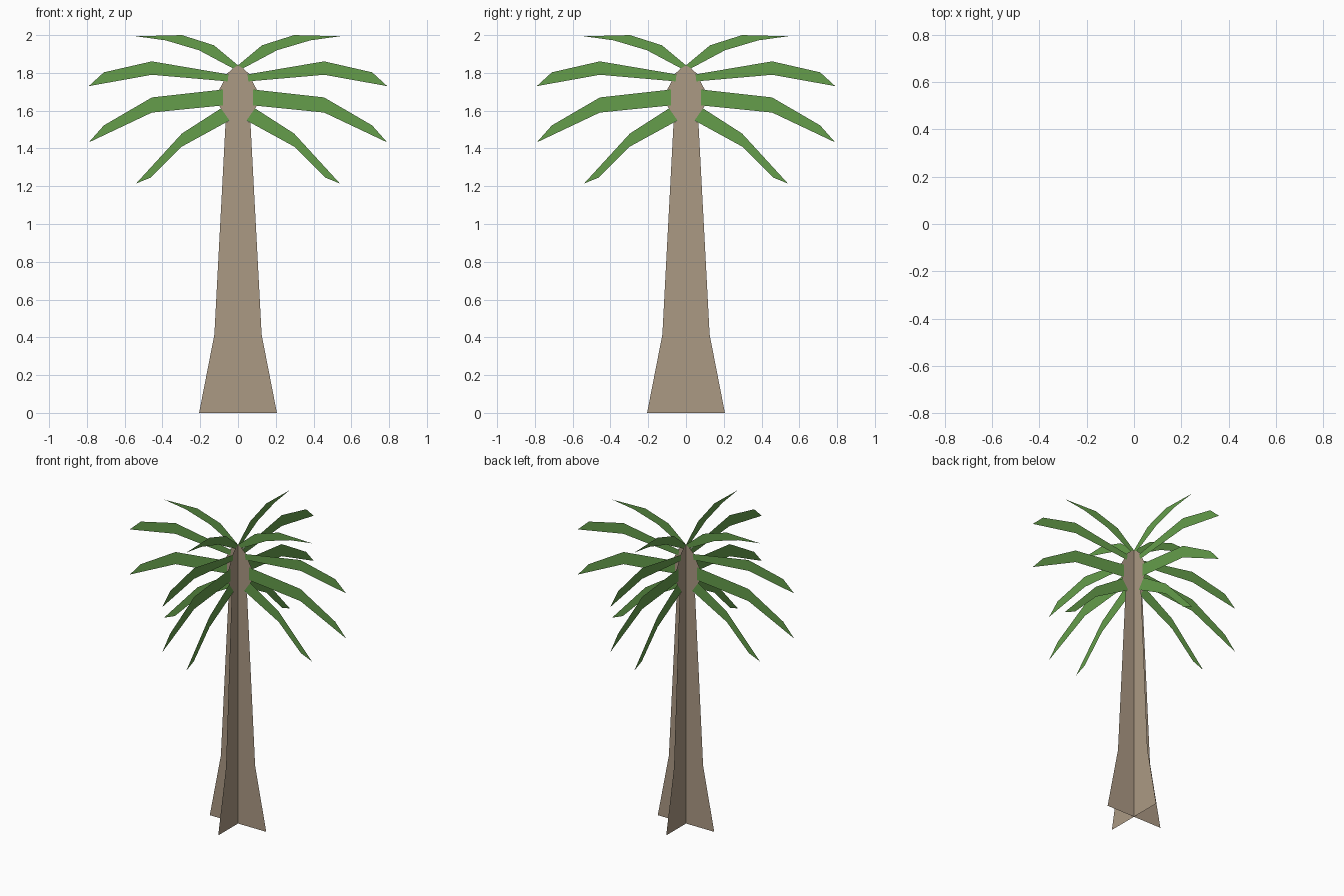
import bpy, bmesh
from math import cos, sin, pi

if "Cube" in bpy.data.objects:
    bpy.data.objects.remove(bpy.data.objects["Cube"])


def material(name, rgb):
    m = bpy.data.materials.new(name)
    m.diffuse_color = (*rgb, 1)
    m.use_nodes = True
    m.node_tree.nodes["Principled BSDF"].inputs["Base Color"].default_value = m.diffuse_color
    return m


bark = material("bark", (0.41, 0.32, 0.23))
leaf = material("leaf", (0.13, 0.34, 0.07))


def crossed_cards(name, outline, mat):
    """Flat vertical outline repeated at four quarter turns about z."""
    bm = bmesh.new()
    for k in range(4):
        a = k * pi / 2
        bm.faces.new([bm.verts.new((r * cos(a), r * sin(a), z)) for r, z in outline])
    bmesh.ops.remove_doubles(bm, verts=bm.verts, dist=0.0005)
    bmesh.ops.triangulate(bm, faces=bm.faces)
    me = bpy.data.meshes.new(name)
    bm.to_mesh(me)
    bm.free()
    me.materials.append(mat)
    ob = bpy.data.objects.new(name, me)
    bpy.context.collection.objects.link(ob)


# Trunk: flared base, taper, swollen crown notched where the fronds start
crossed_cards("trunk", [
    (0, 0), (0.206, 0), (0.125, 0.415), (0.066, 1.535),
    (0.045, 1.548), (0.09, 1.612), (0.102, 1.628), (0.08, 1.628),
    (0.08, 1.712), (0.10, 1.71), (0.075, 1.757), (0.055, 1.755),
    (0.05, 1.792), (0.058, 1.795), (0.027, 1.824), (0, 1.84)], bark)

# Fronds: four tiers, each a bent tapering blade
fronds = {
    "top_frond": [(0, 1.84), (0.027, 1.824), (0.207, 1.92), (0.382, 1.972),
                  (0.54, 1.994), (0.297, 2.0), (0.127, 1.946)],
    "upper_frond": [(0.055, 1.755), (0.456, 1.79), (0.79, 1.73),
                    (0.71, 1.803), (0.456, 1.861), (0.05, 1.792)],
    "middle_frond": [(0.08, 1.628), (0.456, 1.59), (0.79, 1.432),
                     (0.71, 1.522), (0.456, 1.67), (0.08, 1.712)],
    "lower_frond": [(0.045, 1.548), (0.297, 1.41), (0.461, 1.246),
                    (0.54, 1.214), (0.297, 1.479), (0.09, 1.612)],
}
for name, outline in fronds.items():
    crossed_cards(name, outline, leaf)
